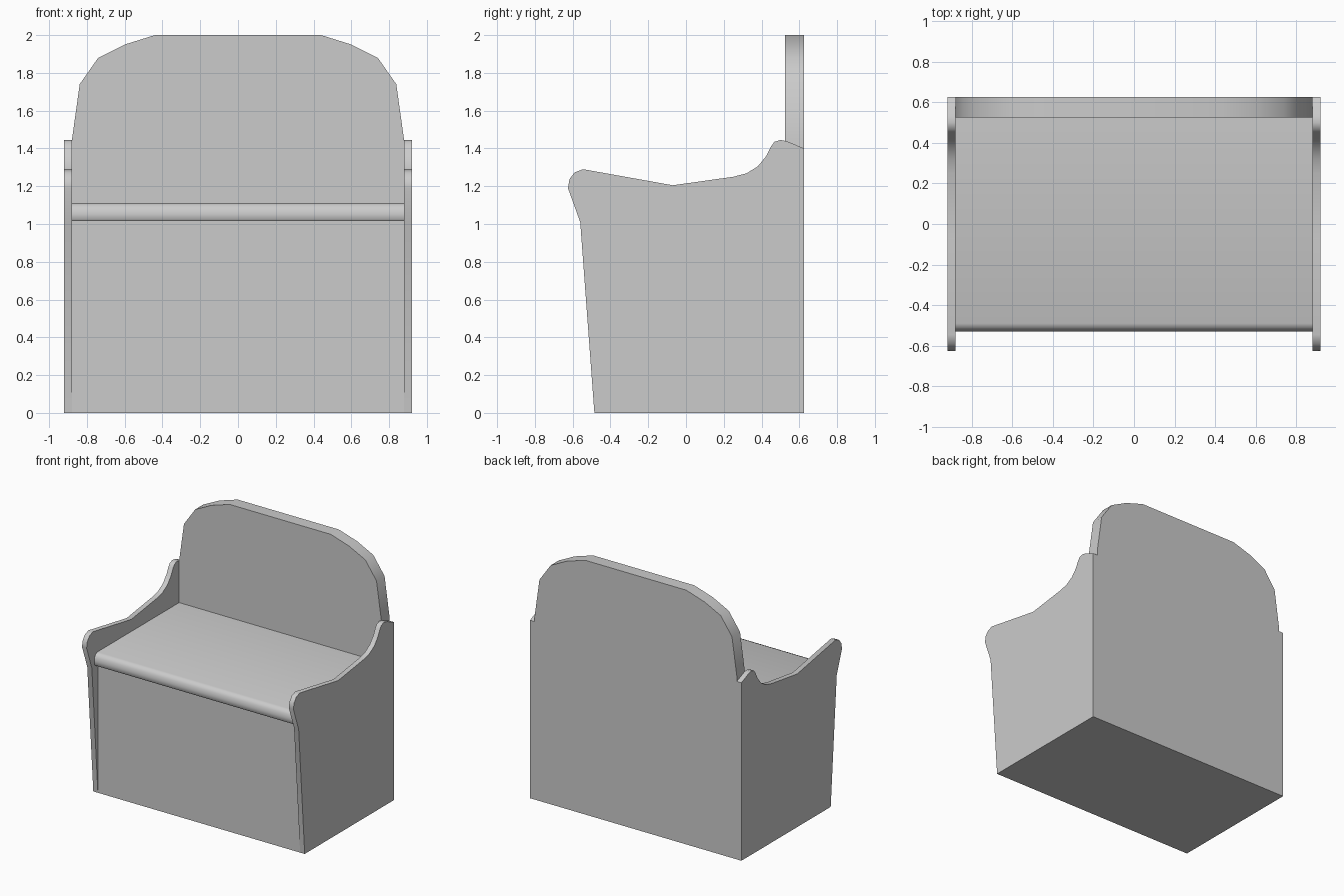
import bpy, bmesh
from mathutils import Vector

if "Cube" in bpy.data.objects:
    bpy.data.objects.remove(bpy.data.objects["Cube"])


def extrude(name, points, to_3d, start, end):
    """Solid made by sweeping a 2D outline from start to end along an axis."""
    bm = bmesh.new()
    face = bm.faces.new([bm.verts.new(to_3d(a, b, start)) for a, b in points])
    swept = bmesh.ops.extrude_face_region(bm, geom=[face])["geom"]
    move = Vector(to_3d(0, 0, end)) - Vector(to_3d(0, 0, start))
    bmesh.ops.translate(bm, vec=move,
                        verts=[v for v in swept if isinstance(v, bmesh.types.BMVert)])
    bmesh.ops.recalc_face_normals(bm, faces=bm.faces[:])
    mesh = bpy.data.meshes.new(name)
    bm.to_mesh(mesh)
    bm.free()
    obj = bpy.data.objects.new(name, mesh)
    bpy.context.scene.collection.objects.link(obj)
    bpy.ops.object.select_all(action='DESELECT')
    obj.select_set(True)
    bpy.context.view_layer.objects.active = obj
    bpy.ops.object.shade_smooth_by_angle(angle=0.7)
    return obj


def along_x(y, z, x):
    return (x, y, z)


def along_y(x, z, y):
    return (x, y, z)


INNER, OUTER = 0.88, 0.92
FRONT, BACK_FRONT, REAR = -0.485, 0.525, 0.625

# Side panels with scrolled armrests
side = [(FRONT, 0), (REAR, 0), (REAR, 1.40), (0.535, 1.438), (0.50, 1.445),
        (0.468, 1.435), (0.45, 1.41), (0.425, 1.36), (0.38, 1.305), (0.32, 1.268),
        (0.25, 1.25), (-0.07, 1.205), (-0.545, 1.29), (-0.59, 1.273),
        (-0.617, 1.237), (-0.625, 1.19), (-0.56, 1.01)]
for label, sign in (("left", -1), ("right", 1)):
    extrude(f"{label}_side_panel", side, along_x, sign * INNER, sign * OUTER)

# Tall backrest with rounded shoulders
half = [(INNER, 0), (INNER, 1.44), (0.838, 1.74), (0.74, 1.88), (0.60, 1.95), (0.44, 2.0)]
outline = half + [(-x, z) for x, z in reversed(half)]
extrude("backrest", outline, along_y, BACK_FRONT, REAR)

# Closed chest under the seat
chest = [(FRONT, 0), (BACK_FRONT, 0), (BACK_FRONT, 1.02), (FRONT, 1.02)]
extrude("chest", chest, along_x, -INNER, INNER)

# Seat lid with a rounded front lip
lid = [(BACK_FRONT, 1.02), (BACK_FRONT, 1.11), (-0.49, 1.11), (-0.51, 1.102),
       (-0.525, 1.082), (-0.53, 1.055), (-0.53, 1.027), (-0.52, 1.015), (FRONT, 1.015)]
extrude("seat_lid", lid, along_x, -INNER, INNER)
